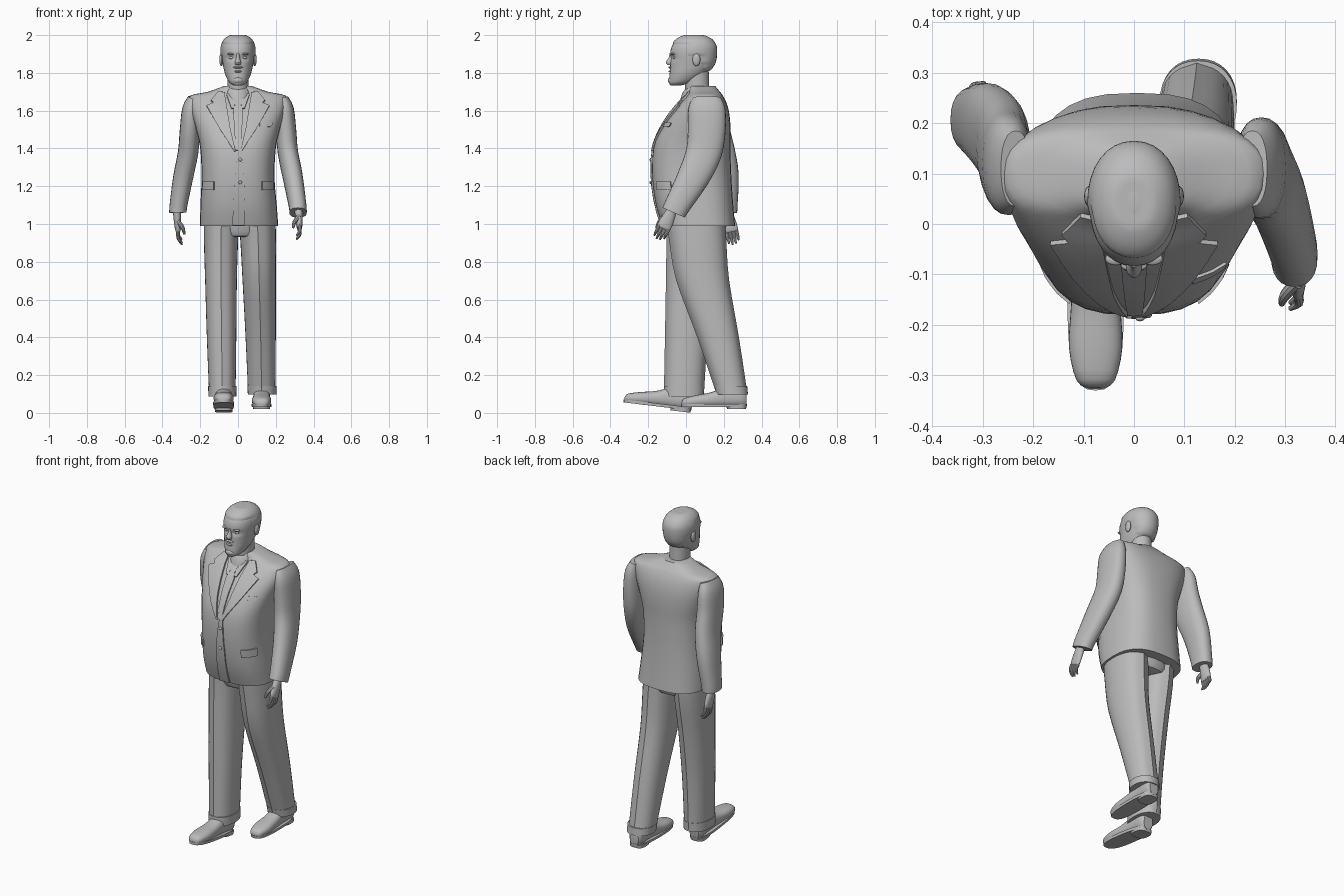
import bpy, bmesh, math
from mathutils import Vector, Matrix
from mathutils.bvhtree import BVHTree

if "Cube" in bpy.data.objects:
    bpy.data.objects.remove(bpy.data.objects["Cube"])

GREY = 0.5
mat = bpy.data.materials.new("plain grey")
mat.use_nodes = True
mat.diffuse_color = (GREY, GREY, GREY, 1)
mat.node_tree.nodes["Principled BSDF"].inputs["Base Color"].default_value = mat.diffuse_color
made = []


def finish(name, bm):
    bmesh.ops.recalc_face_normals(bm, faces=bm.faces[:])
    mesh = bpy.data.meshes.new(name)
    bm.to_mesh(mesh)
    bm.free()
    mesh.materials.append(mat)
    obj = bpy.data.objects.new(name, mesh)
    bpy.context.collection.objects.link(obj)
    made.append(obj)
    return obj


def skin(rings):
    """Join closed rings of points and cap both ends."""
    bm = bmesh.new()
    loops = [[bm.verts.new(p) for p in ring] for ring in rings]
    for a, b in zip(loops, loops[1:]):
        for i in range(len(a)):
            j = (i + 1) % len(a)
            bm.faces.new((a[i], a[j], b[j], b[i]))
    bm.faces.new(loops[0])
    bm.faces.new(loops[-1])
    return bm


def smooth_rows(rows, steps):
    """Catmull-Rom interpolation through rows of numbers."""
    out = []
    for k in range(len(rows) - 1):
        p = [rows[max(0, min(len(rows) - 1, k + d))] for d in (-1, 0, 1, 2)]
        for s in range(steps):
            t = s / steps
            out.append([b + (c - a) * t / 2 + (2*a - 5*b + 4*c - d) * t*t / 2
                        + (3*b - a - 3*c + d) * t**3 / 2 for a, b, c, d in zip(*p)])
    return out + [list(rows[-1])]


def oval(center, u, v, power=2, n=32, crease=0):
    pts = []
    for i in range(n):
        a = math.tau * i / n
        c, s = math.cos(a), math.sin(a)
        c = math.copysign(abs(c) ** (2 / power), c)
        s = math.copysign(abs(s) ** (2 / power), s)
        if i % (n // 2) == n // 4:
            s *= 1 + crease
        pts.append(center + u * c + v * s)
    return pts


def loft(name, rows, power=2, steps=3, crease=0):
    """Rows: x, z, front y, back y, half width."""
    rings = [oval(Vector((x, (f + b) / 2, z)), Vector((w, 0, 0)),
                  Vector((0, (b - f) / 2, 0)), power, crease=crease)
             for x, z, f, b, w in smooth_rows(rows, steps)]
    return finish(name, skin(rings))


def tube(name, rows, power=2, steps=3, n=24):
    """Rows: x, y, z, side radius, depth radius; rings square to the path."""
    rows = smooth_rows(rows, steps)
    pts = [Vector(r[:3]) for r in rows]
    rings = []
    for i, r in enumerate(rows):
        t = (pts[min(i + 1, len(pts) - 1)] - pts[max(i - 1, 0)]).normalized()
        u = (Vector((1, 0, 0)) - t * t.x).normalized()
        rings.append(oval(pts[i], u * r[3], t.cross(u) * r[4], power, n))
    return finish(name, skin(rings))


def ball(name, loc, size):
    bm = bmesh.new()
    bmesh.ops.create_uvsphere(bm, u_segments=16, v_segments=10, radius=1,
                              matrix=Matrix.Translation(loc) @ Matrix.Diagonal((*size, 1)))
    return finish(name, bm)


# Jacket body
jacket = loft("jacket", [
    (.006, .99, -.125, .26, .207), (.003, 1.1, -.16, .25, .202), (0, 1.25, -.18, .24, .193),
    (0, 1.4, -.173, .235, .2), (0, 1.5, -.135, .236, .222), (0, 1.58, -.085, .23, .245),
    (0, 1.64, -.035, .215, .258), (0, 1.68, .005, .195, .252), (0, 1.7, .015, .18, .16),
    (0, 1.73, .02, .155, .075)], power=2.7)
bm = bmesh.new()
bm.from_mesh(jacket.data)
surface = BVHTree.FromBMesh(bm)
bm.free()


def patch(name, rows, height, side=1, across=5, steps=3):
    """Thin plate laid on the jacket front. Rows: z, inner x, outer x."""
    rings, last = [], None
    fine = []
    for a, b in zip(rows, rows[1:]):
        fine += [[p + (q - p) * s / steps for p, q in zip(a, b)] for s in range(steps)]
    for z, x0, x1 in fine + [rows[-1]]:
        top, low = [], []
        for i in range(across + 1):
            x = side * (x0 + (x1 - x0) * i / across)
            hit, normal, _, _ = surface.ray_cast(Vector((x, -1, z)), Vector((0, 1, 0)))
            if hit is None:
                hit, normal, _, _ = surface.find_nearest(Vector((x, 0, z)))
            if normal.y > 0:
                normal = -normal
            top.append(hit + normal * height)
            low.append(hit - normal * .006)
        rings.append(top + low[::-1])
    return finish(name, skin(rings))


# Lapels, shirt collar points, pockets
for side, word in ((1, "left"), (-1, "right")):
    patch(word + "_lapel", [(1.385, .012, .02), (1.5, .04, .095), (1.622, .06, .165),
                            (1.637, .063, .128), (1.65, .066, .142), (1.695, .07, .105)], .011, side)
    patch(word + "_shirt_collar", [(1.61, .02, .035), (1.685, .008, .062)], .008, side)
    patch(word + "_pocket_flap", [(1.18, .125, .182), (1.225, .125, .18)], .008, side)
patch("breast_pocket", [(1.515, .115, .175), (1.535, .115, .18)], .006)
patch("front_overlap", [(.995, -.03, .035), (1.2, -.02, .035), (1.39, .0, .022)], .008)
patch("tie", [(1.39, -.012, .016), (1.6, -.026, .026), (1.625, -.015, .015), (1.67, -.024, .024)], .009)
for z in (1.22, 1.34):
    ball("jacket_button", (.012, -.187, z), (.009, .006, .009))

# Neck and standing collar
loft("neck", [(0, 1.6, .0, .14, .06), (0, 1.7, -.005, .125, .055), (0, 1.82, -.01, .12, .058)])
loft("neck_collar", [(0, 1.64, -.035, .17, .085), (0, 1.69, -.02, .158, .075), (0, 1.72, .0, .14, .064)])

# Head with shallow eye sockets
head = loft("head", [
    (0, 1.733, -.08, -.03, .02), (0, 1.748, -.09, .03, .045), (0, 1.78, -.088, .085, .063),
    (0, 1.81, -.085, .12, .073), (0, 1.84, -.084, .145, .079), (0, 1.87, -.083, .156, .084),
    (0, 1.91, -.083, .16, .088), (0, 1.945, -.073, .156, .085), (0, 1.975, -.05, .135, .07),
    (0, 1.993, -.015, .1, .045), (0, 2, .02, .065, .015)], power=2.15, steps=4)
for v in head.data.vertices:
    if v.co.y < 0:
        d = ((abs(v.co.x) - .035) / .02) ** 2 + ((v.co.z - 1.88) / .014) ** 2
        v.co.y += .013 * math.exp(-d)

# Hair: raised cap copied from the upper head
bm = bmesh.new()
bm.from_mesh(head.data)


def bald(face):
    c = face.calc_center_median()
    line = 1.95 if c.y < .015 else 1.885 if c.y < .09 else 1.81
    return c.z < line


bmesh.ops.delete(bm, geom=[f for f in bm.faces if bald(f)], context='FACES')
bm.normal_update()
moves = [(v, v.normal * .005) for v in bm.verts if not v.is_boundary]
for v, step in moves:
    v.co += step
    v.co.z = min(v.co.z, 2)
finish("hair", bm)

# Face
loft("nose", [(0, 1.905, -.086, -.06, .008), (0, 1.88, -.092, -.06, .01),
              (0, 1.856, -.107, -.06, .016), (0, 1.843, -.098, -.06, .014)])
ball("moustache", (0, -.083, 1.829), (.026, .011, .006))
ball("lower_lip", (0, -.083, 1.808), (.02, .009, .006))
ball("chin", (0, -.078, 1.76), (.028, .018, .018))
for s, word in ((1, "left"), (-1, "right")):
    ball(word + "_eye", (s * .034, -.058, 1.88), (.014, .012, .008))
    ball(word + "_brow", (s * .036, -.069, 1.9), (.021, .013, .006))
    ball(word + "_ear", (s * .088, .055, 1.87), (.011, .021, .034))

# Sleeves: left swings forward, right swings back
LEFT_ARM = [(.235, .11, 1.668, .03, .075), (.248, .11, 1.61, .047, .098), (.255, .11, 1.5, .053, .1),
            (.264, .095, 1.38, .054, .095), (.29, .04, 1.25, .053, .085), (.315, -.045, 1.1, .047, .068),
            (.318, -.065, 1.06, .046, .065)]
RIGHT_Y = (.11, .115, .13, .165, .195, .205, .206)
tube("left_sleeve", LEFT_ARM, 2.3)
tube("right_sleeve", [(-x, y, z, a, b) for (x, _, z, a, b), y in zip(LEFT_ARM, RIGHT_Y)], 2.3)


def hand(word, wrist, reach, side):
    """Palm, four fingers spread along y and an inward thumb."""
    wrist, reach = Vector(wrist), Vector(reach)
    knuckle = wrist + reach * .55
    tube(word + "_palm", [(*(wrist - reach * .2), .022, .026), (*(wrist + reach * .25), .019, .036),
                          (*knuckle, .014, .037), (*(knuckle + reach * .06), .006, .03)])
    spread = Vector((0, -reach.z, reach.y)).normalized()
    for i, size in enumerate((.85, 1, .95, .75)):
        base = knuckle - spread * (.027 - .018 * i)
        mid = base + reach * .28 * size
        tip = base + reach * .5 * size - Vector((side * .018, 0, 0))
        tube(word + "_finger", [(*base, .01, .01), (*mid, .009, .009), (*tip, .005, .005)], n=10)
    root = wrist + reach * .15 - spread * .025
    tube(word + "_thumb", [(*root, .013, .013), (*(root + reach * .25 - Vector((side * .025, .01, 0))), .011, .011),
                           (*(root + reach * .5 - Vector((side * .033, .012, 0))), .006, .006)], n=10)


hand("left", (.322, -.085, 1.05), (.006, -.06, -.125), 1)
hand("right", (-.322, .22, 1.045), (.008, .035, -.145), -1)

# Trousers with front creases and turned-up cuffs
loft("hips", [(.005, 1.15, -.09, .2, .17), (.005, .96, -.085, .2, .17), (.005, .93, -.04, .16, .1)])
loft("right_trouser", [(-.087, 1.05, -.1, .2, .093), (-.09, .9, -.097, .185, .09), (-.09, .7, -.1, .15, .084),
                       (-.087, .4, -.106, .11, .078), (-.083, .1, -.112, .09, .07)], 2.2, crease=.05)
loft("left_trouser", [(.1, 1.05, -.1, .2, .098), (.107, .9, -.08, .207, .094), (.112, .7, -.045, .222, .088),
                      (.12, .4, .065, .275, .08), (.125, .11, .162, .32, .072)], 2.2, crease=.05)
loft("right_cuff", [(-.083, .088, -.117, .093, .074), (-.083, .142, -.116, .095, .075)], 2.2, 1)
loft("left_cuff", [(.128, .098, .16, .328, .076), (.127, .142, .15, .324, .077)], 2.2, 1)


# Shoes
def shoe(word, place, pitch, size):
    rows = [(-.18, .014, .02, .04), (-.165, .038, .014, .06), (-.1, .053, .012, .077), (-.02, .049, .012, .092),
            (.06, .045, .012, .12), (.15, .045, .012, .125), (.178, .03, .015, .1)]
    upper = finish(word + "_shoe", skin([
        oval(Vector((0, y, (lo + hi) / 2)), Vector((w, 0, 0)), Vector((0, 0, (hi - lo) / 2)), 2.4)
        for y, w, lo, hi in smooth_rows(rows, 3)]))
    sole = loft(word + "_sole", [(0, .012, -.182, .178, .054), (0, .028, -.184, .18, .056)], 2.8, 1)
    heel = loft(word + "_heel", [(0, 0, .07, .175, .046), (0, .02, .065, .178, .048)], 3, 1)
    for part in (upper, sole, heel):
        part.data.transform(Matrix.Translation(place) @ Matrix.Rotation(pitch, 4, 'X') @ Matrix.Scale(size, 4))


shoe("right", (-.076, -.151, .022), -.12, 1)
shoe("left", (.125, .15, .02), 0, .96)

# Smooth shading with sharp edges kept
bpy.ops.object.select_all(action='DESELECT')
for obj in made:
    obj.select_set(True)
bpy.context.view_layer.objects.active = made[0]
bpy.ops.object.shade_smooth_by_angle(angle=math.radians(35))
